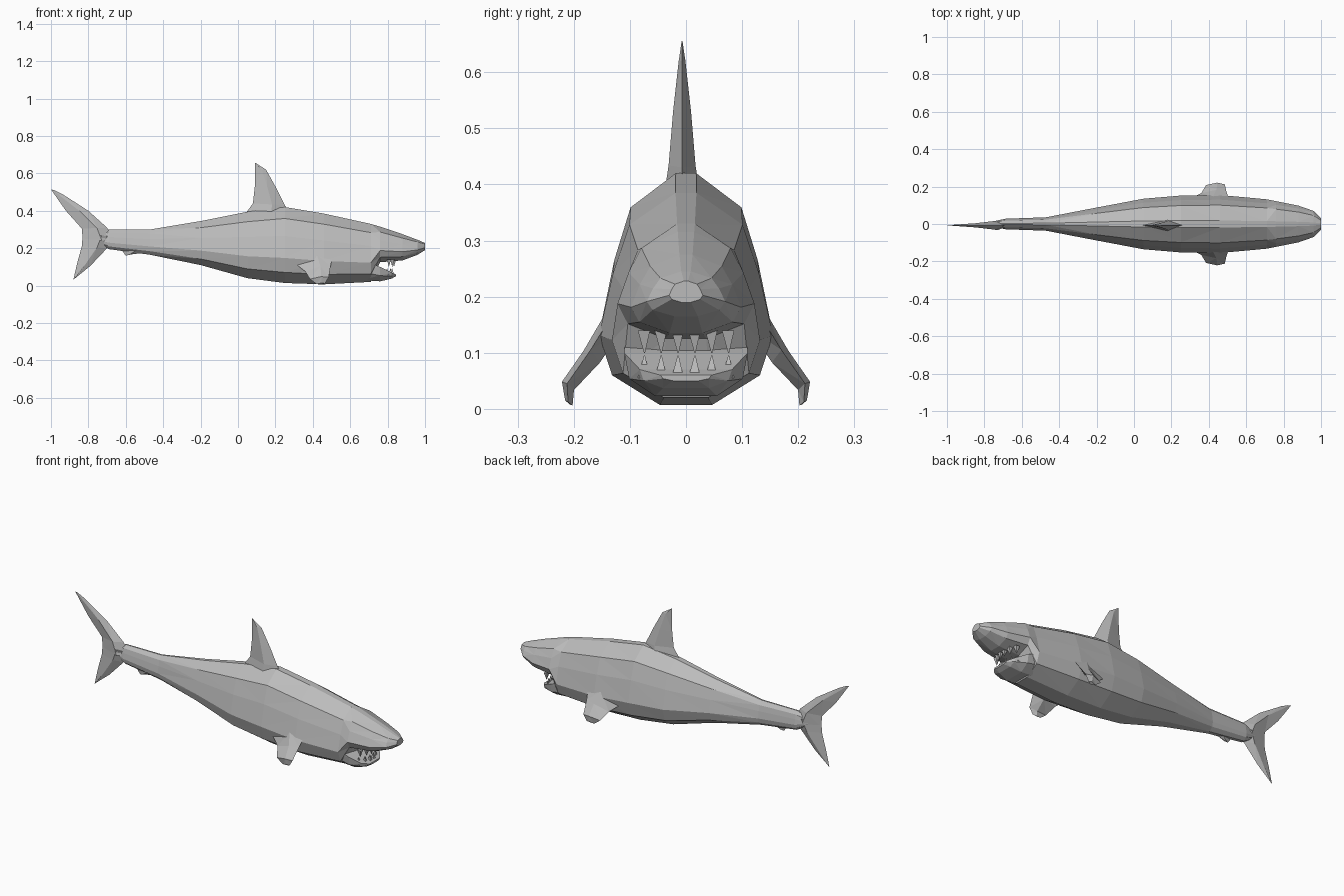
import bpy, bmesh
from mathutils import Vector

cube = bpy.data.objects.get("Cube")
if cube:
    bpy.data.objects.remove(cube)

grey = bpy.data.materials.new("shark_grey")
grey.use_nodes = True
colour = (0.5, 0.5, 0.5, 1)
grey.diffuse_color = colour
grey.node_tree.nodes["Principled BSDF"].inputs["Base Color"].default_value = colour


def loft(name, rings):
    """Skin a list of equal vertex rings and close both ends."""
    bm = bmesh.new()
    rows = [[bm.verts.new(p) for p in ring] for ring in rings]
    n = len(rows[0])
    for a, b in zip(rows, rows[1:]):
        for i in range(n):
            j = (i + 1) % n
            bm.faces.new((a[i], a[j], b[j], b[i]))
    bm.faces.new(rows[0])
    bm.faces.new(rows[-1])
    bmesh.ops.remove_doubles(bm, verts=bm.verts, dist=0.0005)
    bmesh.ops.triangulate(bm, faces=bm.faces)
    bmesh.ops.recalc_face_normals(bm, faces=bm.faces)
    mesh = bpy.data.meshes.new(name)
    bm.to_mesh(mesh)
    bm.free()
    mesh.materials.append(grey)
    ob = bpy.data.objects.new(name, mesh)
    bpy.context.collection.objects.link(ob)
    return ob


def hull(name, sections, half):
    """Sections are (x, bottom, top, half width); half is the right profile."""
    outline = half + [(-y, t) for y, t in reversed(half)]
    return loft(name, [[(x, y * w, lo + t * (hi - lo)) for y, t in outline]
                       for x, lo, hi, w in sections])


def fin(name, sections, normal):
    """Diamond section fin: (leading point, trailing point, half thickness)."""
    side = Vector(normal).normalized()
    rings = []
    for lead, trail, thick in sections:
        a, b = Vector(lead), Vector(trail)
        mid = a.lerp(b, 0.4)
        rings.append([a, mid + side * thick, b, mid - side * thick])
    return loft(name, rings)


def upright(name, rows):
    """Vertical fin on the centre plane, from (x, z) pairs."""
    y = -0.007
    return fin(name, [((a[0], y, a[1]), (b[0], y, b[1]), t) for a, b, t in rows],
               (0, 1, 0))


# Body and snout, cut away beneath the head for the open mouth
hull("body", [
    (-0.76, 0.235, 0.27, 0.012),
    (-0.69, 0.195, 0.30, 0.028),
    (-0.47, 0.165, 0.30, 0.036),
    (-0.20, 0.11, 0.345, 0.088),
    (0.05, 0.04, 0.395, 0.135),
    (0.25, 0.014, 0.42, 0.152),
    (0.46, 0.007, 0.385, 0.155),
    (0.71, 0.02, 0.33, 0.132),
    (0.76, 0.125, 0.315, 0.122),
    (0.88, 0.135, 0.275, 0.098),
    (0.96, 0.165, 0.245, 0.07),
    (1.0, 0.19, 0.228, 0.03),
], [(0.3, 0), (0.85, 0.14), (1, 0.33), (0.84, 0.62), (0.65, 0.85), (0.12, 1)])

# Lower jaw
hull("lower_jaw", [
    (0.66, 0.03, 0.14, 0.11),
    (0.76, 0.023, 0.10, 0.11),
    (0.82, 0.037, 0.07, 0.082),
    (0.845, 0.05, 0.06, 0.045),
], [(0.5, 0), (0.92, 0.4), (1, 1)])

# Teeth along both jaws
for i, y in enumerate((-0.075, -0.045, -0.015, 0.015, 0.045, 0.075)):
    x = 0.835 - 5 * y * y
    for name, base, tip, dx in (("lower_tooth", 0.055, 0.095, -0.01),
                                ("upper_tooth", 0.14, 0.10, 0.0)):
        r = 0.011
        cx = x + dx
        loft(f"{name}_{i + 1}", [
            [(cx - r, y - r, base), (cx + r, y - r, base),
             (cx + r, y + r, base), (cx - r, y + r, base)],
            [(cx, y, tip)] * 3 + [(cx, y + 0.002, tip)]])

# Dorsal fin
upright("dorsal_fin", [
    ((0.27, 0.40), (0.04, 0.385), 0.03),
    ((0.25, 0.43), (0.08, 0.44), 0.024),
    ((0.20, 0.53), (0.09, 0.53), 0.016),
    ((0.15, 0.62), (0.092, 0.62), 0.006),
    ((0.10, 0.652), (0.092, 0.657), 0.001),
])

# Tail lobes
upright("tail_upper_lobe", [
    ((-0.66, 0.24), (-0.83, 0.24), 0.026),
    ((-0.70, 0.31), (-0.835, 0.305), 0.022),
    ((-0.80, 0.40), (-0.92, 0.40), 0.011),
    ((-0.94, 0.49), (-0.962, 0.46), 0.004),
    ((-0.98, 0.51), (-1.0, 0.515), 0.001),
])
upright("tail_lower_lobe", [
    ((-0.66, 0.26), (-0.83, 0.28), 0.026),
    ((-0.70, 0.20), (-0.835, 0.21), 0.02),
    ((-0.79, 0.105), (-0.86, 0.12), 0.009),
    ((-0.87, 0.04), (-0.88, 0.032), 0.001),
])

# Small fin under the tail stem
upright("anal_fin", [
    ((-0.47, 0.18), (-0.64, 0.215), 0.02),
    ((-0.57, 0.167), (-0.60, 0.16), 0.006),
])

# Pectoral fins
for name, s in (("left_pectoral_fin", 1), ("right_pectoral_fin", -1)):
    fin(name, [
        ((0.51, s * 0.13, 0.17), (0.29, s * 0.13, 0.13), 0.02),
        ((0.495, s * 0.17, 0.105), (0.36, s * 0.165, 0.075), 0.018),
        ((0.485, s * 0.212, 0.045), (0.385, s * 0.208, 0.035), 0.013),
        ((0.465, s * 0.21, 0.012), (0.42, s * 0.207, 0.008), 0.008),
    ], (0, s * 0.8, 0.55))
